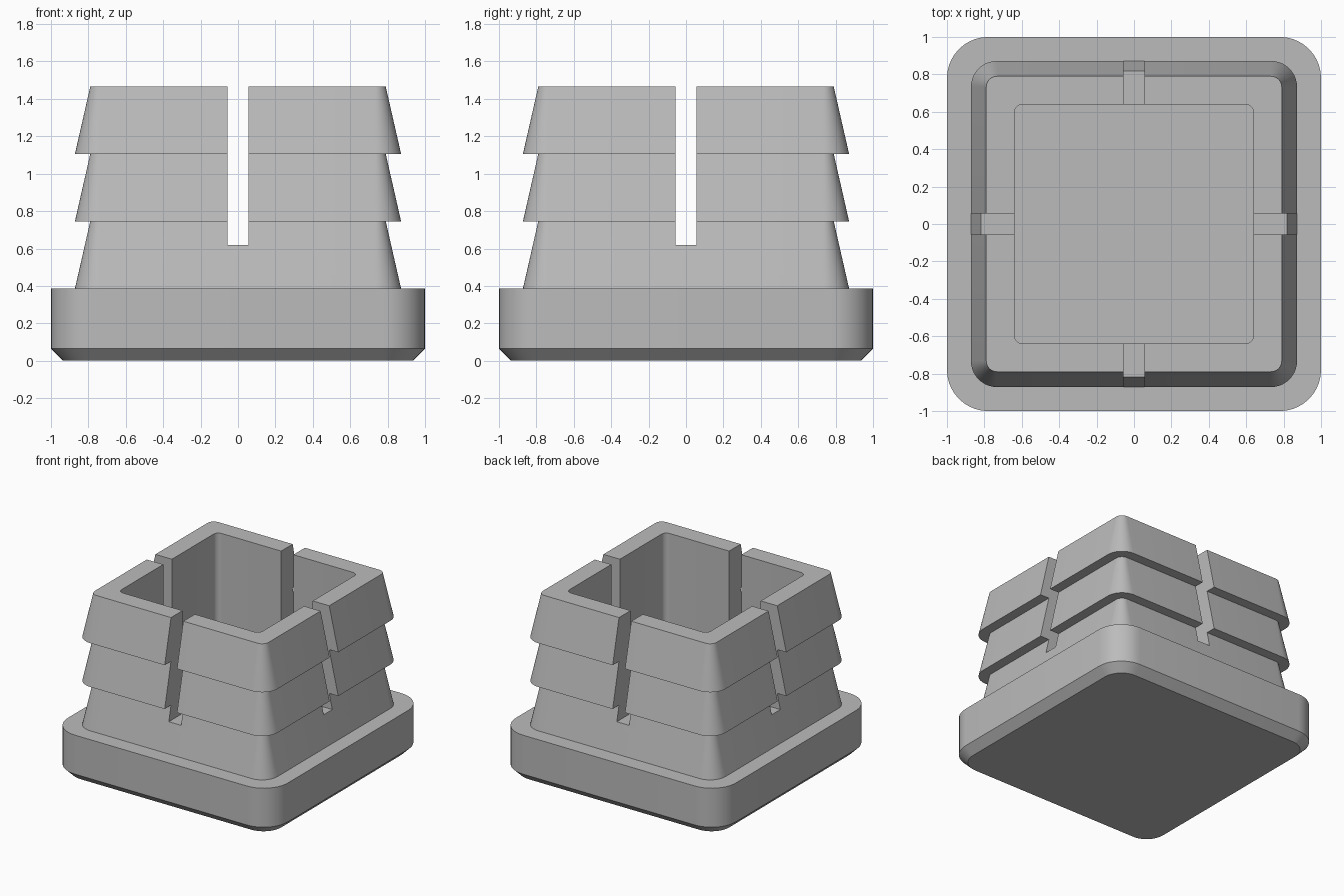
import bpy
import bmesh
import math

cube = bpy.data.objects.get("Cube")
if cube:
    bpy.data.objects.remove(cube, do_unlink=True)

grey = bpy.data.materials.new("plain grey")
grey.use_nodes = True
colour = (0.5, 0.5, 0.5, 1)
grey.diffuse_color = colour
grey.node_tree.nodes["Principled BSDF"].inputs["Base Color"].default_value = colour

STEPS = 10  # segments per rounded corner


def rounded_square(bm, half, radius, z):
    """Ring of vertices around a square with rounded corners."""
    ring = []
    for corner in range(4):
        mid = math.radians(45 + 90 * corner)
        cx = math.copysign(half - radius, math.cos(mid))
        cy = math.copysign(half - radius, math.sin(mid))
        for i in range(STEPS + 1):
            a = math.pi / 2 * (corner + i / STEPS)
            ring.append(bm.verts.new((cx + radius * math.cos(a), cy + radius * math.sin(a), z)))
    return ring


# Outer profile: chamfered base, then three tapered barbs (half width, radius, height)
BASE_TOP, BARB = 0.385, 0.36
profile = [(0.935, 0.16, 0), (1, 0.22, 0.065), (1, 0.22, BASE_TOP)]
for n in range(3):
    z = BASE_TOP + n * BARB
    profile += [(0.872, 0.14, z), (0.79, 0.058, z + BARB)]
top = BASE_TOP + 3 * BARB
# Hollow inside
profile += [(0.64, 0.045, top), (0.64, 0.045, BASE_TOP)]

bm = bmesh.new()
rings = [rounded_square(bm, *p) for p in profile]
for low, high in zip(rings, rings[1:]):
    for i in range(len(low)):
        j = (i + 1) % len(low)
        bm.faces.new((low[i], low[j], high[j], high[i]))
bm.faces.new(reversed(rings[0]))
bm.faces.new(rings[-1])
bmesh.ops.recalc_face_normals(bm, faces=bm.faces)
mesh = bpy.data.meshes.new("square_tube_plug")
bm.to_mesh(mesh)
bm.free()
mesh.materials.append(grey)
plug = bpy.data.objects.new("square_tube_plug", mesh)
bpy.context.collection.objects.link(plug)

# Slots through the middle of all four walls
SLOT_FLOOR, SLOT_TOP, SLOT_WIDTH = 0.62, 1.8, 0.112
cutters = []
for name, size in (("slot_cutter_x", (3, SLOT_WIDTH)), ("slot_cutter_y", (SLOT_WIDTH, 3))):
    bpy.ops.mesh.primitive_cube_add(size=1, location=(0, 0, (SLOT_FLOOR + SLOT_TOP) / 2))
    cutter = bpy.context.object
    cutter.name = name
    cutter.scale = (*size, SLOT_TOP - SLOT_FLOOR)
    cutter.hide_render = True
    cutter.data.materials.append(grey)
    cutters.append(cutter)

bpy.ops.object.select_all(action="DESELECT")
plug.select_set(True)
bpy.context.view_layer.objects.active = plug
for cutter in cutters:
    mod = plug.modifiers.new(cutter.name, "BOOLEAN")
    mod.operation = "DIFFERENCE"
    mod.solver = "EXACT"
    mod.object = cutter
    bpy.ops.object.modifier_apply(modifier=mod.name)
for cutter in cutters:
    bpy.data.objects.remove(cutter, do_unlink=True)

bpy.ops.object.shade_smooth_by_angle(angle=math.radians(30))
